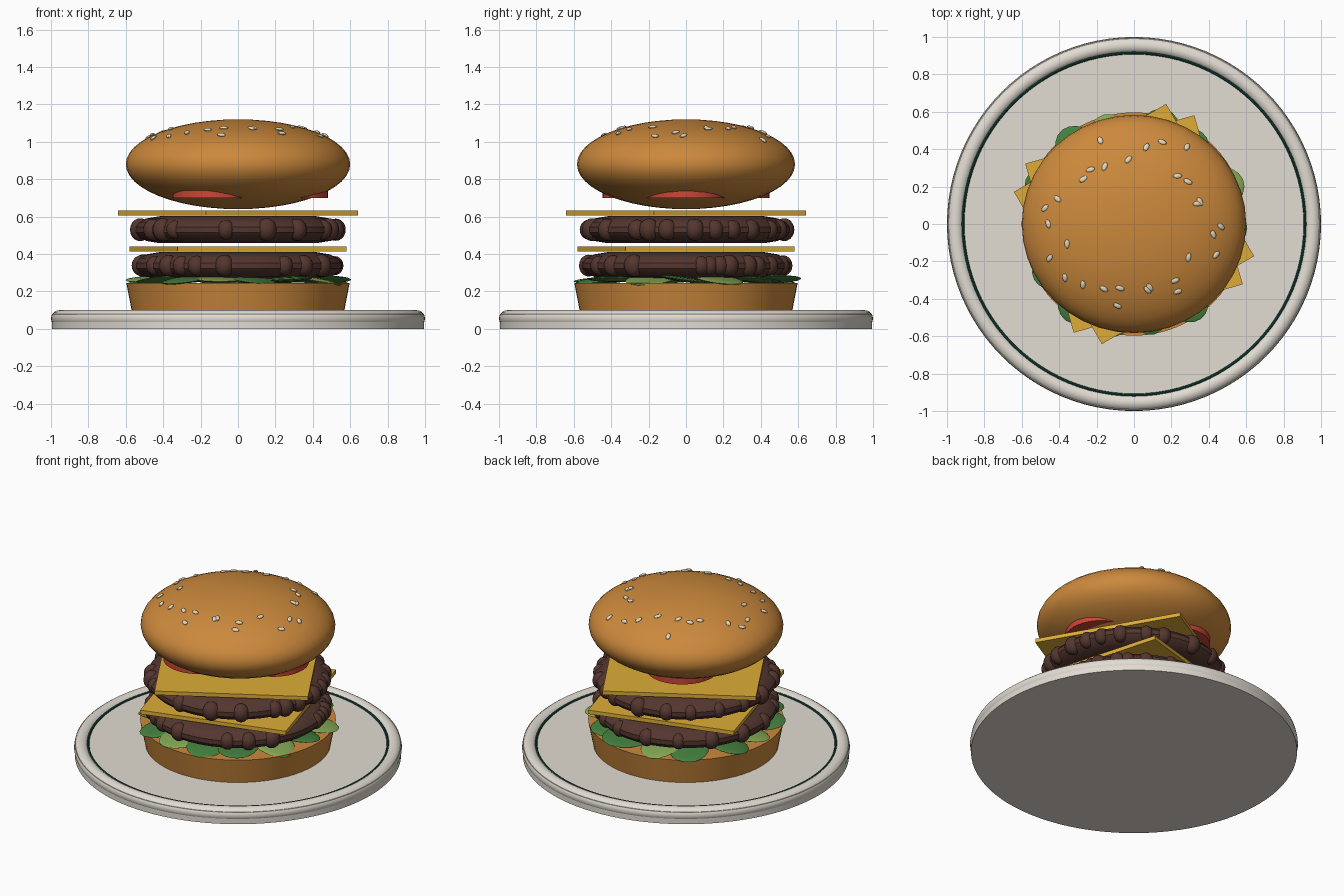
import bpy, bmesh, math, random
from mathutils import Matrix, Vector, Euler

random.seed(4)
cube = bpy.data.objects.get("Cube")
if cube:
    bpy.data.objects.remove(cube, do_unlink=True)


def make_material(name, r, g, b):
    """Flat material from 0-255 display values, stored as linear."""
    lin = [((c / 255 + 0.055) / 1.055) ** 2.4 for c in (r, g, b)] + [1]
    m = bpy.data.materials.new(name)
    m.use_nodes = True
    m.diffuse_color = lin
    m.node_tree.nodes["Principled BSDF"].inputs["Base Color"].default_value = lin
    return m


CERAMIC = make_material("ceramic white", 226, 220, 210)
TRIM = make_material("dark green trim", 22, 72, 62)
BREAD = make_material("toasted bread", 204, 137, 60)
MEAT = make_material("grilled meat", 84, 54, 47)
CHEESE = make_material("yellow cheese", 222, 172, 55)
TOMATO = make_material("tomato red", 204, 70, 55)
LEAF_DARK = make_material("deep lettuce green", 68, 128, 62)
LEAF_LIGHT = make_material("pale lettuce green", 132, 168, 84)
SEED = make_material("sesame cream", 228, 214, 185)


def finish(name, bm, mat, smooth=True):
    bmesh.ops.recalc_face_normals(bm, faces=bm.faces)
    mesh = bpy.data.meshes.new(name)
    bm.to_mesh(mesh)
    bm.free()
    mesh.materials.append(mat)
    ob = bpy.data.objects.new(name, mesh)
    bpy.context.collection.objects.link(ob)
    if smooth:
        bpy.ops.object.select_all(action="DESELECT")
        ob.select_set(True)
        bpy.context.view_layer.objects.active = ob
        bpy.ops.object.shade_smooth_by_angle(angle=math.radians(35))
    return ob


def lathe(name, profile, mat, steps=64, closed=False, at=(0, 0, 0)):
    """Spin (radius, height) points about the vertical axis."""
    bm = bmesh.new()
    verts = [bm.verts.new((r, 0, z)) for r, z in profile]
    edges = [bm.edges.new(p) for p in zip(verts, verts[1:])]
    if closed:
        edges.append(bm.edges.new((verts[-1], verts[0])))
    bmesh.ops.spin(bm, geom=verts + edges, cent=(0, 0, 0), axis=(0, 0, 1),
                   angle=math.tau, steps=steps)
    bmesh.ops.remove_doubles(bm, verts=bm.verts, dist=1e-4)
    bmesh.ops.translate(bm, verts=bm.verts, vec=at)
    return finish(name, bm, mat)


def ring(name, major, minor, z, mat, sides=16):
    turns = [math.tau * i / sides for i in range(sides)]
    return lathe(name, [(major + minor * math.cos(t), z + minor * math.sin(t))
                        for t in turns], mat, 96, True)


def disc(name, r_low, r_high, z_low, z_high, mat, steps=64, at=(0, 0, 0)):
    return lathe(name, [(0, z_low), (r_low, z_low), (r_high, z_high), (0, z_high)],
                 mat, steps, at=at)


def add_blob(bm, loc, size, rot=None, u=16, v=10):
    rot = rot or Matrix.Identity(4)
    bmesh.ops.create_uvsphere(bm, u_segments=u, v_segments=v, radius=1,
                              matrix=Matrix.Translation(loc) @ rot @ Matrix.Diagonal((*size, 1)))


def polar(r, degrees, z):
    a = math.radians(degrees)
    return Vector((r * math.cos(a), r * math.sin(a), z))


# Plate with a rounded rim and a thin painted ring
disc("plate", 0.995, 0.995, 0, 0.08, CERAMIC, 96)
ring("plate_rim", 0.955, 0.045, 0.055, CERAMIC)
ring("plate_trim", 0.915, 0.008, 0.08, TRIM, 8)

# Bottom bun
disc("bottom_bun", 0.565, 0.597, 0.08, 0.245, BREAD)

# Lettuce: flattened leaves fanned around the bun
leaves = {LEAF_DARK: bmesh.new(), LEAF_LIGHT: bmesh.new()}
COUNT = 14
for i in range(COUNT):
    angle = 360 * i / COUNT + random.uniform(-4, 4)
    mat = LEAF_LIGHT if i % 3 == 1 else LEAF_DARK
    rot = Euler((math.radians(random.uniform(-10, 10)),
                 math.radians(random.uniform(-6, 10)), math.radians(angle))).to_matrix().to_4x4()
    add_blob(leaves[mat], polar(random.uniform(0.43, 0.47), angle, 0.265),
             (0.17, 0.125, 0.014), rot, 20)
finish("dark_lettuce", leaves[LEAF_DARK], LEAF_DARK)
finish("light_lettuce", leaves[LEAF_LIGHT], LEAF_LIGHT)


# Patties: rounded discs with lumps pressed into the edge
def patty(name, z, angles):
    half = [(0, 0.072), (0.42, 0.072), (0.49, 0.06), (0.535, 0.04), (0.555, 0.015)]
    lathe(name, [(r, z + h) for r, h in half] + [(r, z - h) for r, h in reversed(half)], MEAT)
    bm = bmesh.new()
    for a in angles:
        s = random.uniform(0.044, 0.055)
        add_blob(bm, polar(0.525, a, z), (s, s, s * 1.12))
    finish(name + "_lumps", bm, MEAT)


patty("lower_patty", 0.338, [-172, -148, -135, -125, -115, -98, -62, -48, -32,
                             9, 14, 20, 26, 39, 46, 58, 75, 98, 120, 142, 165])
patty("upper_patty", 0.53, [-175, -150, -140, -130, -97, -73, -53, -30, -22, -11,
                            5, 17, 28, 41, 58, 70, 92, 112, 128, 147, 166])


# Cheese: square slices turned against each other
def cheese(name, z, turn):
    bm = bmesh.new()
    bmesh.ops.create_cube(bm, size=1, matrix=Matrix.Translation((0, 0, z))
                          @ Matrix.Rotation(math.radians(turn), 4, "Z")
                          @ Matrix.Diagonal((0.94, 0.94, 0.026, 1)))
    finish(name, bm, CHEESE, False)


cheese("lower_cheese", 0.427, 16)
cheese("upper_cheese", 0.619, 30)

# Three tomato slices under the crown
for i in range(3):
    disc(f"tomato_slice_{i + 1}", 0.22, 0.22, 0.70, 0.74, TOMATO, 40,
         polar(0.26, 120 * i, 0))

# Top bun
BUN = Vector((0.60, 0.583, 0.24))
BUN_Z = 0.88
bm = bmesh.new()
add_blob(bm, (0, 0, BUN_Z), BUN, None, 40, 24)
finish("top_bun", bm, BREAD)

# Sesame seeds lying on the crown
bm = bmesh.new()
for i in range(30):
    flat = polar(random.uniform(0.34, 0.5), 12 * i + random.uniform(-6, 6), 0)
    x, y = flat.x / BUN.x, flat.y / BUN.y
    up = math.sqrt(1 - x * x - y * y)
    normal = Vector((x / BUN.x, y / BUN.y, up / BUN.z)).normalized()
    rot = normal.to_track_quat("Z", "Y").to_matrix().to_4x4()
    spin = Matrix.Rotation(random.uniform(0, math.pi), 4, "Z")
    add_blob(bm, (flat.x, flat.y, BUN_Z + up * BUN.z + 0.003),
             (0.025, 0.014, 0.009), rot @ spin, 10, 6)
finish("sesame_seeds", bm, SEED)
